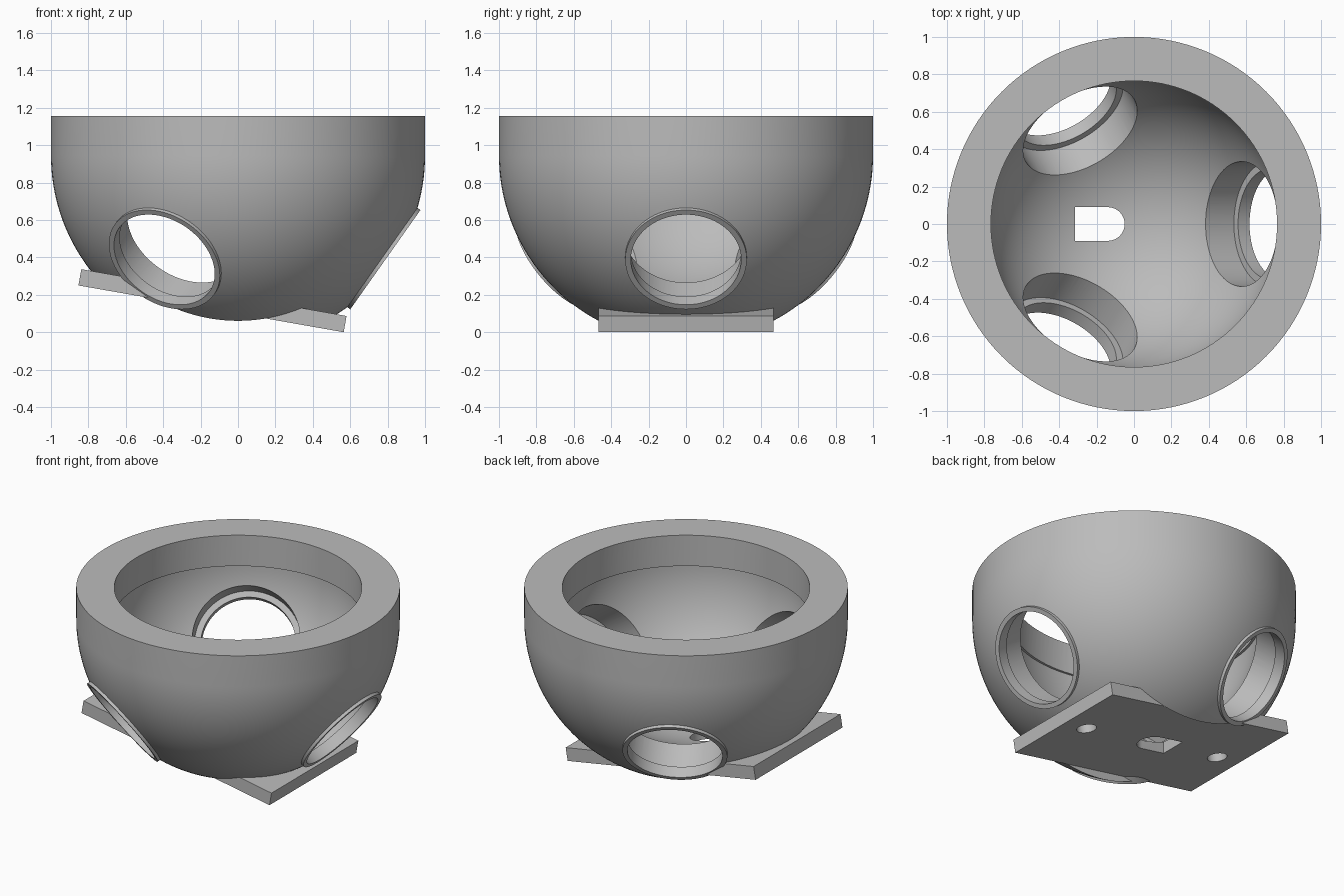
import bpy, bmesh, math
from mathutils import Vector, Matrix

if "Cube" in bpy.data.objects:
    bpy.data.objects.remove(bpy.data.objects["Cube"])

CZ = 0.945            # height of the sphere centre
TOP = 1.155           # rim height
TILT = math.radians(10)
DROP = math.asin(1 / math.sqrt(3))   # downward angle of the socket axes

grey = bpy.data.materials.new("grey plastic")
grey.diffuse_color = (0.5, 0.5, 0.5, 1)
grey.use_nodes = True
grey.node_tree.nodes["Principled BSDF"].inputs["Base Color"].default_value = grey.diffuse_color


def make(name, bm, matrix=Matrix()):
    bmesh.ops.recalc_face_normals(bm, faces=bm.faces)
    me = bpy.data.meshes.new(name)
    bm.transform(matrix)
    bm.to_mesh(me)
    bm.free()
    me.materials.append(grey)
    ob = bpy.data.objects.new(name, me)
    bpy.context.collection.objects.link(ob)
    return ob


def bowl_solid(name, radius, neck, top, rings=40, steps=128):
    """Half sphere with a straight neck on top, turned around z."""
    pts = [(0, CZ - radius)]
    for i in range(1, rings + 1):
        a = math.pi / 2 * i / rings
        pts.append((radius * math.sin(a), CZ - radius * math.cos(a)))
    if neck != radius:
        pts.append((neck, CZ))
    pts += [(neck, top), (0, top)]
    bm = bmesh.new()
    vs = [bm.verts.new((r, 0, z)) for r, z in pts]
    edges = [bm.edges.new(p) for p in zip(vs, vs[1:])]
    bmesh.ops.spin(bm, geom=vs + edges, cent=(0, 0, 0), axis=(0, 0, 1),
                   angle=math.tau, steps=steps, use_duplicate=False)
    bmesh.ops.remove_doubles(bm, verts=bm.verts, dist=1e-4)
    return make(name, bm)


def box(name, sx, sy, z0, z1, matrix):
    bm = bmesh.new()
    bmesh.ops.create_cube(bm, size=1)
    fit = Matrix.Translation((0, 0, (z0 + z1) / 2)) @ Matrix.Diagonal((sx, sy, z1 - z0, 1))
    return make(name, bm, matrix @ fit)


def cylinder(name, radius, z0, z1, matrix, sides=96):
    bm = bmesh.new()
    bmesh.ops.create_cone(bm, cap_ends=True, segments=sides, radius1=radius,
                          radius2=radius, depth=z1 - z0)
    return make(name, bm, matrix @ Matrix.Translation((0, 0, (z0 + z1) / 2)))


def combine(target, other, operation):
    mod = target.modifiers.new("combine", 'BOOLEAN')
    mod.operation = operation
    mod.solver = 'EXACT'
    mod.object = other
    bpy.context.view_layer.objects.active = target
    bpy.ops.object.modifier_apply(modifier=mod.name)
    bpy.data.objects.remove(other)


# Outer bowl
bowl = bowl_solid("bearing_bowl", 1.0, 1.0, TOP)

# Tilted mounting plate, with the bowl trimmed off below it
plate_frame = Matrix.Translation((-0.144, 0, 0.125)) @ Matrix.Rotation(TILT, 4, 'Y')
combine(bowl, box("trim", 1.438, 0.934, -0.4, 0.045, plate_frame), 'DIFFERENCE')
combine(bowl, box("plate", 1.44, 0.936, 0, 0.088, plate_frame), 'UNION')

# Raised collars around the three sockets
sockets = []
for k in range(3):
    a = math.tau * k / 3
    axis = Vector((math.cos(a) * math.cos(DROP), math.sin(a) * math.cos(DROP), -math.sin(DROP)))
    sockets.append(Matrix.Translation((0, 0, CZ)) @ axis.to_track_quat('Z', 'Y').to_matrix().to_4x4())
for m in sockets:
    combine(bowl, cylinder("collar", 0.325, 0.9, 0.965, m), 'UNION')

# Inner cavity
combine(bowl, bowl_solid("cavity", 0.78, 0.765, TOP + 0.2), 'DIFFERENCE')

# Stepped socket bores
for m in sockets:
    combine(bowl, cylinder("counterbore", 0.334, 0.5, 0.89, m), 'DIFFERENCE')
    combine(bowl, cylinder("bore", 0.295, 0.6, 1.2, m), 'DIFFERENCE')

# Floor slot with one rounded end
bm = bmesh.new()
outline = [(-0.315, 0.09), (-0.315, -0.09)]
outline += [(-0.14 + 0.09 * math.cos(t), 0.09 * math.sin(t))
            for t in (math.pi * (i / 24 - 0.5) for i in range(25))]
face = bm.faces.new([bm.verts.new((x, y, -0.2)) for x, y in outline])
side = bmesh.ops.extrude_face_region(bm, geom=[face])
bmesh.ops.translate(bm, vec=(0, 0, 0.7),
                    verts=[v for v in side["geom"] if isinstance(v, bmesh.types.BMVert)])
combine(bowl, make("slot", bm), 'DIFFERENCE')

# Blind screw holes in the plate
for x in (-0.535, 0.535):
    m = plate_frame @ Matrix.Translation((x, 0, 0))
    combine(bowl, cylinder("screw_hole", 0.062, -0.1, 0.13, m, 48), 'DIFFERENCE')

# Smooth shading with sharp edges kept
bpy.ops.object.select_all(action='DESELECT')
bowl.select_set(True)
bpy.context.view_layer.objects.active = bowl
bpy.ops.object.shade_smooth_by_angle(angle=math.radians(30))
